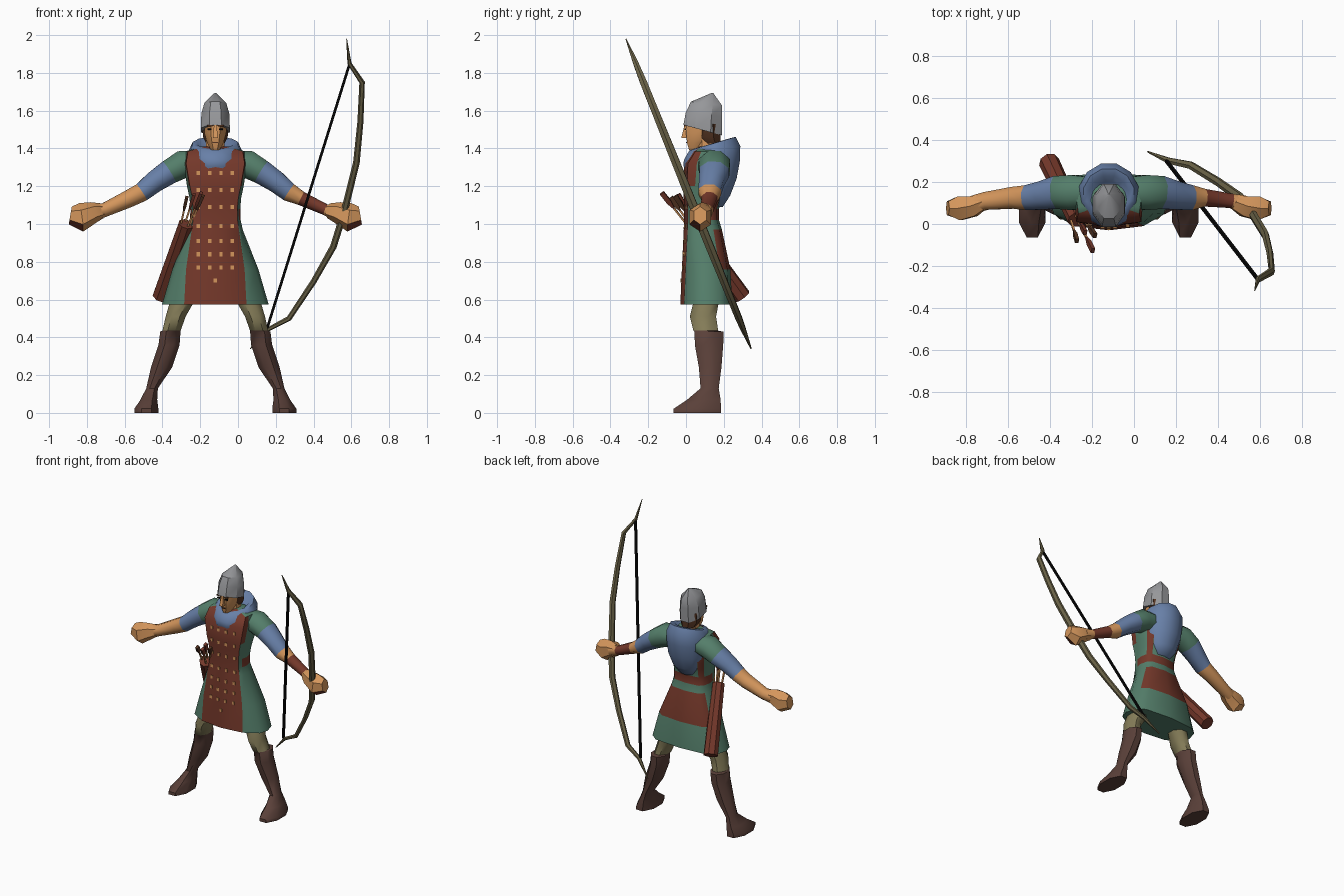
import bpy, bmesh, math
from mathutils import Vector

if "Cube" in bpy.data.objects:
    bpy.data.objects.remove(bpy.data.objects["Cube"])

C = -0.12  # body centre line


def mat(name, r, g, b):
    m = bpy.data.materials.new(name)
    m.diffuse_color = [((c / 255 + 0.055) / 1.055) ** 2.4 for c in (r, g, b)] + [1]
    m.use_nodes = True
    m.node_tree.nodes["Principled BSDF"].inputs["Base Color"].default_value = m.diffuse_color
    return m


SKIN, STEEL, BLUE, GREEN, RED, BOOT, OLIVE, WOOD, BLACK, HAIR = MATS = [
    mat("skin", 212, 150, 92), mat("steel", 150, 151, 154), mat("blue cloth", 104, 128, 168),
    mat("green cloth", 84, 126, 106), mat("red leather", 116, 56, 42), mat("boot brown", 90, 64, 57),
    mat("olive cloth", 132, 124, 88), mat("bow wood", 108, 100, 72), mat("black cord", 8, 8, 8),
    mat("dark brown", 84, 52, 34)]


def loft(name, rings, pick, angle=40):
    """Skin a list of rings; pick is a material or a rule (segment, side) -> material."""
    bm = bmesh.new()
    vs = [[bm.verts.new(p) for p in r] for r in rings]
    used = []

    def paint(f, m):
        if m not in used:
            used.append(m)
        f.material_index = used.index(m)
    rule = pick if callable(pick) else (lambda i, j: pick)
    n = len(rings[0])
    for i in range(len(rings) - 1):
        for j in range(n):
            k = (j + 1) % n
            paint(bm.faces.new((vs[i][j], vs[i][k], vs[i + 1][k], vs[i + 1][j])), rule(i, j))
    paint(bm.faces.new(vs[0]), rule(0, n // 4))
    paint(bm.faces.new(vs[-1]), rule(len(rings) - 2, n // 4))
    bmesh.ops.recalc_face_normals(bm, faces=bm.faces)
    me = bpy.data.meshes.new(name)
    bm.to_mesh(me)
    bm.free()
    for m in used:
        me.materials.append(m)
    ob = bpy.data.objects.new(name, me)
    bpy.context.collection.objects.link(ob)
    bpy.ops.object.select_all(action='DESELECT')
    ob.select_set(True)
    bpy.context.view_layer.objects.active = ob
    bpy.ops.object.shade_smooth_by_angle(angle=math.radians(angle))
    return ob


def oval(x, y, z, rx, ry, tilt=0, n=8):
    """Level ring, optionally tilted so its back is higher."""
    a = [2 * math.pi * (k + 0.5) / n for k in range(n)]
    f = 1 / math.cos(math.pi / n) ** 0.5
    return [(x + rx * f * math.cos(t), y + ry * f * math.sin(t), z + tilt * ry * math.sin(t)) for t in a]


def tube(name, pts, pick, n=8, angle=40):
    """Tube through (x, y, z, radius along y, other radius)."""
    P = [Vector(p[:3]) for p in pts]
    rings = []
    for i, p in enumerate(pts):
        t = (P[min(i + 1, len(P) - 1)] - P[max(i - 1, 0)]).normalized()
        u = Vector((0, 1, 0))
        u = (u - t * u.dot(t)).normalized()
        v = t.cross(u)
        rings.append([P[i] + u * p[3] * math.cos(a) + v * p[4] * math.sin(a)
                      for a in (2 * math.pi * (k + 0.5) / n for k in range(n))])
    return loft(name, rings, pick, angle)


def plate(name, x, y, z, sx, sy, sz, m):
    bpy.ops.mesh.primitive_cube_add(size=1, location=(x, y, z))
    ob = bpy.context.object
    ob.name, ob.scale = name, (sx, sy, sz)
    ob.data.materials.append(m)
    return ob


# Tunic: height, half width, front panel half width, front y, back y
TUNIC = [(0.575, .282, .165, -.03, .245), (0.76, .228, .155, -.022, .235), (0.97, .145, .125, -.012, .19),
         (1.02, .134, .118, -.01, .175), (1.08, .132, .117, -.01, .175), (1.14, .137, .122, -.012, .19),
         (1.20, .15, .135, -.015, .21), (1.32, .168, .155, -.01, .23), (1.385, .155, .145, .03, .21),
         (1.41, .08, .06, .06, .17)]


def tunic_ring(z, w, p, yf, yb):
    d = yb - yf
    half = [(p, yf + .02), (max(.93 * w, p + .004), yf + .28 * d), (w, yf + .5 * d),
            (.92 * w, yb - .22 * d), (.72 * w, yb - .06 * d)]
    pts = [(0, yf)] + half + [(0, yb)] + [(-x, y) for x, y in half[::-1]]
    return [(C + x, y, z) for x, y in pts]


def tunic_colour(i, j):
    s = min(j, 11 - j)  # 0 front panel ... 5 back centre
    if s == 0:
        return RED
    if s == 5 and i in (1, 3):
        return RED      # rear flap and belt
    if s == 4 and i in (1, 3, 4, 5, 6, 7):
        return RED      # rear edging straps
    if s == 1 and i in (6, 7) or s in (2, 3) and i == 3:
        return RED      # chest edge and belt sides
    return GREEN


loft("tunic", [tunic_ring(*r) for r in TUNIC], tunic_colour, 50)

# Studs in rows on the front panel
for z in (1.27, 1.18, 1.09, .99, .91, .84, .77, .70):
    k = next(i for i in range(len(TUNIC) - 1) if TUNIC[i + 1][0] >= z)
    a, b = TUNIC[k], TUNIC[k + 1]
    t = (z - a[0]) / (b[0] - a[0])
    p, yf = (a[c] + t * (b[c] - a[c]) for c in (2, 3))
    for x in ((0,) if z == .70 else (-.09, -.03, .03, .09)):
        plate("stud", C + x, yf + .02 * abs(x) / p, z, .018, .008, .022, SKIN)

# Hood lying round the neck and down the upper back
loft("hood", [oval(C, .135, 1.38, .06, .07, .3, 12), oval(C, .135, 1.425, .095, .095, .3, 12),
              oval(C, .14, 1.425, .122, .125, .3, 12), oval(C, .138, 1.375, .145, .152, .25, 12),
              oval(C, .136, 1.32, .145, .152, .1, 12), oval(C, .15, 1.24, .135, .12, 0, 12),
              oval(C, .15, 1.15, .105, .085, 0, 12), oval(C, .15, 1.09, .06, .045, 0, 12)], BLUE, 60)

# Neck, head, hair, helmet
loft("neck", [oval(C, .11, 1.33, .055, .065), oval(C, .11, 1.46, .05, .06)], SKIN)
loft("head", [oval(C, .05, 1.392, .025, .035), oval(C, .065, 1.43, .045, .062),
              oval(C, .085, 1.48, .06, .088), oval(C, .09, 1.55, .062, .095)], SKIN)
loft("nose", [oval(C, -.003, 1.455, .016, .026, 0, 4), oval(C, .005, 1.53, .008, .014, 0, 4)], SKIN)
loft("hair", [oval(C, .135, 1.425, .05, .05), oval(C, .12, 1.46, .068, .065),
              oval(C, .12, 1.53, .072, .065)], HAIR)
for s in (-1, 1):
    plate("eye", C + s * .03, -.004, 1.502, .022, .009, .009, BLACK)
    plate("brow", C + s * .03, -.006, 1.52, .03, .009, .008, HAIR)
plate("mouth", C, .004, 1.432, .028, .009, .006, HAIR)
loft("helmet", [oval(C, .088, 1.497, .08, .106, -.28), oval(C, .095, 1.58, .077, .1, -.12),
                oval(C, .108, 1.638, .06, .085, -.12), oval(C, .14, 1.694, .004, .004)], STEEL, 35)

for s, side in ((-1, "right"), (1, "left")):
    # Arm with short sleeve, undersleeve, bare forearm (bracer on the bow arm)
    fore = [SKIN, RED if s > 0 else SKIN, SKIN]
    cols = [GREEN, GREEN, BLUE, BLUE] + fore
    slim = .8 if s > 0 else 1
    arm = [(.10, .15, 1.325, .08, .07), (.175, .15, 1.315, .09, .08), (.245, .15, 1.275, .085, .07),
           (.32, .135, 1.225, .072, .062), (.39, .125, 1.168, .064, .054),
           (.455, .125, 1.135, .056 * slim, .05 * slim), (.585, .11, 1.075, .046 * slim, .04 * slim),
           (.64, .095, 1.06, .045, .045)]
    tube(side + "_arm", [(C + s * a, *r) for a, *r in arm], lambda i, j: cols[i], 8, 50)
    fist = [(.60, .105, 1.07, .04, .04), (.645, .085, 1.062, .056, .056),
            (.71, .075, 1.035, .066, .076), (.768, .075, 1.045, .038, .048)]
    ob = tube(side + "_fist", [(C + s * a, *r) for a, *r in fist], SKIN, 6, 30)
    # Shaded leather palm
    ob.data.materials.append(RED)
    for f in ob.data.polygons:
        if f.normal.y < -.3 and f.normal.z < -.3 and abs(f.center.x - C) > .7:
            f.material_index = 1
    # Leg: boot and trouser rings (offset, y, z, rx, ry)
    leg = [(.365, .06, 0, .066, .13), (.365, .06, .022, .066, .13), (.352, .095, .07, .046, .092),
           (.335, .125, .13, .032, .05), (.285, .128, .24, .058, .062), (.245, .122, .36, .058, .078),
           (.238, .122, .43, .056, .08), (.232, .105, .435, .05, .068), (.21, .09, .51, .055, .072),
           (.18, .105, .58, .065, .07), (.13, .11, .72, .07, .075)]
    loft(side + "_leg", [oval(C + s * a, y, z, rx, ry) for a, y, z, rx, ry in leg],
         lambda i, j: BOOT if i < 7 else OLIVE, 50)

# Quiver and arrows along one slanted axis
A, B = Vector((-.405, .295, .615)), Vector((-.275, .02, 1.0))
tube("quiver", [(*A, .05, .05), (*B, .042, .042)], RED)
axis = (B - A).normalized()
for k, (dx, dy, ln) in enumerate([(-.022, 0, .18), (.012, -.015, .21), (.02, .015, .19), (-.005, .025, .2)]):
    o = Vector((dx, dy, 0))
    p, q, e = B + o - axis * .05, B + o * 1.6 + axis * ln * .5, B + o * 2 + axis * ln
    tube("arrow_shaft", [(*p, .007, .007), (*q, .007, .007)], SKIN, 4)
    tube("arrow_fletching", [(*q, .006, .006), (*(q * .6 + e * .4), .018, .012), (*e, .018, .012)],
         RED if k % 2 else HAIR, 4)


# Bow lies in one slanted plane, string joins the limb ends
def bow_y(z):
    return -.318 + (1.98 - z) * .404


BOW = [(.065, .34, .004), (.165, .445, .016), (.27, .50, .02), (.40, .695, .022), (.505, .88, .025),
       (.563, 1.066, .026), (.627, 1.326, .025), (.648, 1.54, .023), (.657, 1.75, .021),
       (.59, 1.85, .016), (.575, 1.98, .003)]
tube("bow", [(x, bow_y(z), z, r, r * .7) for x, z, r in BOW], WOOD, 6, 35)
tube("bowstring", [(.155, bow_y(.45), .45, .01, .01), (.59, bow_y(1.845), 1.845, .01, .01)], BLACK, 4)
